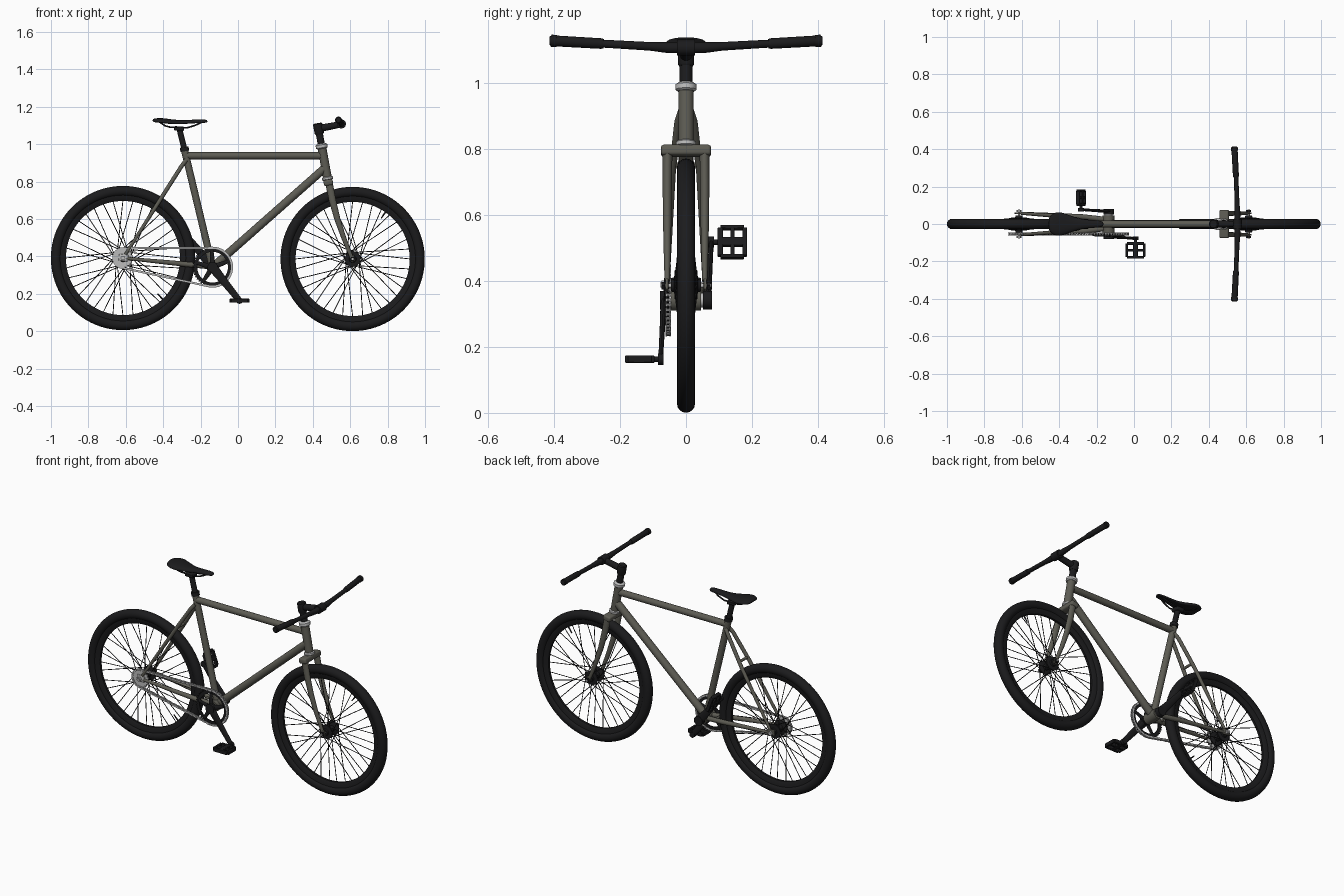
import bpy, bmesh
from math import sin, cos, pi, atan2, acos, radians, hypot
from mathutils import Vector as V, Matrix as M

if "Cube" in bpy.data.objects:
    bpy.data.objects.remove(bpy.data.objects["Cube"])


def mat(name, c):
    m = bpy.data.materials.new(name)
    m.diffuse_color = (*c, 1)
    m.use_nodes = True
    m.node_tree.nodes["Principled BSDF"].inputs["Base Color"].default_value = m.diffuse_color
    return m


PAINT = mat("frame_paint", (0.11, 0.107, 0.088))
BLACK = mat("black", (0.011, 0.011, 0.012))
STEEL = mat("steel", (0.5, 0.5, 0.5))


def finish(name, bm, m, angle=40):
    bmesh.ops.recalc_face_normals(bm, faces=bm.faces)
    me = bpy.data.meshes.new(name)
    bm.to_mesh(me)
    bm.free()
    ob = bpy.data.objects.new(name, me)
    bpy.context.collection.objects.link(ob)
    me.materials.append(m)
    bpy.ops.object.select_all(action='DESELECT')
    ob.select_set(True)
    bpy.context.view_layer.objects.active = ob
    bpy.ops.object.shade_smooth_by_angle(angle=radians(angle))
    return ob


def bridge(bm, rings, closed):
    n, k = len(rings[0]), len(rings)
    for i in range(k if closed else k - 1):
        a, b = rings[i], rings[(i + 1) % k]
        for j in range(n):
            bm.faces.new((a[j], a[(j + 1) % n], b[(j + 1) % n], b[j]))


# tube along points; a radius may be a (in-plane, sideways) pair
def add_tube(bm, pts, radii, n=20):
    pts = [V(p) for p in pts]
    if not isinstance(radii, list):
        radii = [radii] * len(pts)
    ref = V((0, 1, 0)) if abs((pts[-1] - pts[0]).normalized().y) < 0.7 else V((0, 0, 1))
    rings = []
    for i, p in enumerate(pts):
        t = (pts[min(i + 1, len(pts) - 1)] - pts[max(i - 1, 0)]).normalized()
        u = t.cross(ref).normalized()
        v = u.cross(t)
        a, b = radii[i] if isinstance(radii[i], tuple) else (radii[i], radii[i])
        rings.append([bm.verts.new(p + u * a * cos(2 * pi * j / n) + v * b * sin(2 * pi * j / n)) for j in range(n)])
    bridge(bm, rings, False)
    bm.faces.new(rings[0])
    bm.faces.new(rings[-1])


def tube(name, pts, radii, m, n=20):
    bm = bmesh.new()
    add_tube(bm, pts, radii, n)
    return finish(name, bm, m)


# closed (radius, y) profile turned around a y axis; optional teeth on the outer edge
def lathe(name, prof, c, m, n=64, teeth=0):
    bm = bmesh.new()
    top = max(r for r, y in prof)
    rings = []
    for i in range(n):
        a = 2 * pi * i / n
        cut = teeth if i % 4 < 2 else 0
        rr = [(r - (cut if r == top else 0), y) for r, y in prof]
        rings.append([bm.verts.new((c[0] + r * cos(a), c[1] + y, c[2] + r * sin(a))) for r, y in rr])
    bridge(bm, rings, True)
    return finish(name, bm, m)


def band(r0, r1, y0, y1):
    return [(r0, y0), (r1, y0), (r1, y1), (r0, y1)]


def add_box(bm, c, size, tilt=0):
    bmesh.ops.create_cube(bm, size=1, matrix=M.Translation(c) @ M.Rotation(tilt, 4, 'Y') @ M.Diagonal((*size, 1)))


def box(name, c, size, tilt, m, bevel):
    bm = bmesh.new()
    add_box(bm, c, size, tilt)
    bmesh.ops.bevel(bm, geom=bm.edges[:], offset=bevel, segments=3, profile=0.5, affect='EDGES')
    return finish(name, bm, m)


REAR, FRONT, BB = (-0.615, 0, 0.391), (0.613, 0, 0.386), (-0.136, 0, 0.342)


def steer(z):
    return (0.48 - (z - 0.81) * 0.183, 0, z)


# wheels
def wheel(name, c, valve):
    lathe(name + "_tyre", [(0.358 + 0.0275 * cos(k * pi / 8), 0.0275 * sin(k * pi / 8)) for k in range(16)], c, BLACK, 96)
    lathe(name + "_rim", [(0.305, -0.007), (0.318, -0.014), (0.342, -0.016), (0.342, 0.016), (0.318, 0.014), (0.305, 0.007)],
          c, BLACK, 96)
    bm = bmesh.new()
    for k in range(36):
        a, side = 2 * pi * k / 36, 1 if k % 2 else -1
        h = a + (1.15 if k % 4 < 2 else -1.15)
        add_tube(bm, [(c[0] + 0.036 * cos(h), side * 0.032, c[2] + 0.036 * sin(h)),
                      (c[0] + 0.308 * cos(a), side * 0.004, c[2] + 0.308 * sin(a))], 0.0022, 6)
    finish(name + "_spokes", bm, BLACK)
    lathe(name + "_hub", [(0.005, -0.045), (0.018, -0.045), (0.02, -0.036), (0.042, -0.034), (0.042, -0.029), (0.018, -0.024),
          (0.018, 0.024), (0.042, 0.029), (0.042, 0.034), (0.02, 0.036), (0.018, 0.045), (0.005, 0.045)], c, BLACK, 32)
    d = V((cos(valve), 0, sin(valve)))
    tube(name + "_valve", [V(c) + d * 0.31, V(c) + d * 0.265], [0.005, 0.003], BLACK, 10)
    tube(name + "_axle", [(c[0], -0.078, c[2]), (c[0], 0.078, c[2])], 0.006, STEEL, 12)
    for s, side in ((-1, "right"), (1, "left")):
        tube(f"{name}_nut_{side}", [(c[0], s * 0.064, c[2]), (c[0], s * 0.075, c[2])], 0.013,
             BLACK if name == "front" else STEEL, 6)


wheel("front", FRONT, radians(55))
wheel("rear", REAR, radians(-46))

# main frame tubes
tube("top_tube", [(-0.275, 0, 0.938), (0.455, 0, 0.938)], 0.019, PAINT)
tube("down_tube", [BB, (0.464, 0, 0.872)], 0.022, PAINT)
tube("seat_tube", [BB, (-0.287, 0, 0.972)], 0.019, PAINT)
tube("head_tube", [steer(0.82), steer(0.985)], 0.0235, PAINT, 28)
tube("bottom_bracket_shell", [(BB[0], -0.045, BB[2]), (BB[0], 0.045, BB[2])], 0.032, PAINT, 28)
tube("bottom_bracket_axle", [(BB[0], -0.06, BB[2]), (BB[0], 0.06, BB[2])], 0.022, STEEL)
tube("headset_lower", [steer(0.808), steer(0.812), steer(0.822), steer(0.826)], [0.025, 0.03, 0.03, 0.025], STEEL, 28)
tube("headset_upper", [steer(0.976), steer(0.981), steer(0.996), steer(1.003)], [0.026, 0.032, 0.032, 0.022], STEEL, 28)

# stays, dropouts and fork legs on both sides
for s, side in ((-1, "right"), (1, "left")):
    tube("seat_stay_" + side, [(-0.277, s * 0.014, 0.915), (-0.30, s * 0.024, 0.885), (-0.40, s * 0.042, 0.728),
         (-0.602, s * 0.057, 0.41)], [0.011, 0.011, 0.011, 0.008], PAINT, 16)
    tube("chain_stay_" + side, [(-0.15, s * 0.024, 0.345), (-0.27, s * 0.038, 0.357), (-0.40, s * 0.046, 0.37),
         (-0.595, s * 0.057, 0.389)], [0.014, 0.014, 0.012, 0.008], PAINT, 16)
    box("rear_dropout_" + side, (-0.612, s * 0.058, 0.393), (0.05, 0.009, 0.036), 0.1, STEEL if s < 0 else PAINT, 0.003)
    tube("fork_leg_" + side, [(0.485, s * 0.056, 0.80), (0.505, s * 0.057, 0.70), (0.531, s * 0.057, 0.60),
         (0.565, s * 0.057, 0.50), (0.605, s * 0.057, 0.40)],
         [(0.02, 0.015), (0.019, 0.014), (0.016, 0.013), (0.013, 0.011), (0.01, 0.008)], PAINT)
    box("fork_tip_" + side, (0.612, s * 0.058, 0.388), (0.026, 0.009, 0.034), -0.35, PAINT, 0.003)
tube("seat_stay_bridge", [(-0.385, -0.04, 0.752), (-0.385, 0.04, 0.752)], 0.008, PAINT, 12)
tube("chain_stay_bridge", [(-0.215, -0.034, 0.352), (-0.215, 0.034, 0.352)], 0.008, PAINT, 12)
box("fork_crown", steer(0.795), (0.05, 0.152, 0.032), -0.18, PAINT, 0.009)

# stem and handlebar
tube("steerer_spacers", [steer(1.0), steer(1.065)], 0.019, BLACK, 24)
tube("stem_clamp", [steer(1.052), steer(1.058), steer(1.107), steer(1.112)], [0.021, 0.025, 0.025, 0.02], BLACK, 24)
tube("stem_arm", [(0.43, 0, 1.083), (0.55, 0, 1.106)], [(0.02, 0.018), (0.017, 0.017)], BLACK)
tube("bar_clamp", [(0.553, -0.027, 1.108), (0.553, 0.027, 1.108)], 0.024, BLACK, 24)
half = [(0.553, 0.0, 1.108, 0.0165), (0.553, 0.055, 1.108, 0.0165), (0.551, 0.11, 1.112, 0.013), (0.546, 0.25, 1.12, 0.012),
        (0.537, 0.41, 1.129, 0.012)]
bar = [(x, -y, z, r) for x, y, z, r in half[:0:-1]] + half
tube("handlebar", [p[:3] for p in bar], [p[3] for p in bar], BLACK)
for s, side in ((-1, "right"), (1, "left")):
    tube("grip_" + side, [(0.546, s * 0.25, 1.12), (0.545, s * 0.256, 1.1203), (0.537, s * 0.408, 1.129), (0.5368, s * 0.414, 1.1293)],
         [0.014, 0.016, 0.0165, 0.013], BLACK)
    tube("grip_collar_" + side, [(0.5378, s * 0.392, 1.128), (0.537, s * 0.409, 1.129)], 0.0185, BLACK)

# seat post, rails and saddle
tube("seat_post", [(-0.28, 0, 0.945), (-0.314, 0, 1.085)], 0.0155, BLACK)
tube("seat_collar", [(-0.284, 0, 0.962), (-0.288, 0, 0.984)], 0.0235, BLACK, 24)
box("seat_clamp", (-0.315, 0, 1.083), (0.055, 0.05, 0.024), 0.05, BLACK, 0.007)
for s, side in ((-1, "right"), (1, "left")):
    tube("seat_rail_" + side, [(-0.425, s * 0.035, 1.122), (-0.39, s * 0.026, 1.098), (-0.36, s * 0.022, 1.09),
         (-0.27, s * 0.02, 1.088), (-0.23, s * 0.015, 1.1), (-0.195, s * 0.008, 1.117)], 0.0045, BLACK, 10)
# stations: x, top z, half width, thickness
stations = [(-0.457, 1.133, 0.028, 0.014), (-0.445, 1.138, 0.052, 0.024), (-0.41, 1.141, 0.069, 0.03), (-0.37, 1.135, 0.06, 0.03),
            (-0.32, 1.129, 0.038, 0.026), (-0.27, 1.129, 0.025, 0.022), (-0.21, 1.133, 0.021, 0.022), (-0.175, 1.132, 0.018, 0.02),
            (-0.163, 1.127, 0.01, 0.012)]
bm = bmesh.new()
section = [(-1, -0.75), (-0.9, -0.3), (-0.5, -0.05), (0, 0), (0.5, -0.05), (0.9, -0.3), (1, -0.75), (0.85, -1), (0, -0.7), (-0.85, -1)]
rings = [[bm.verts.new((x, w * a, z + t * b)) for a, b in section] for x, z, w, t in stations]
bridge(bm, rings, False)
bm.faces.new(rings[0])
bm.faces.new(rings[-1])
seat = finish("saddle", bm, BLACK, 180)
seat.modifiers.new("smooth", 'SUBSURF').levels = 2
seat.modifiers["smooth"].render_levels = 2

# chainring, spider and rear cog
R1, R2, CY = 0.052, 0.104, -0.054
lathe("chainring", band(0.082, R2 + 0.003, -0.003, 0.003), (BB[0], CY, BB[2]), BLACK, 176, 0.007)
lathe("rear_cog", band(0.02, R1 + 0.003, -0.003, 0.003), (REAR[0], CY + 0.002, REAR[2]), STEEL, 72, 0.007)
bm = bmesh.new()
for k in range(5):
    a = -0.9 + 2 * pi * k / 5
    add_tube(bm, [(BB[0], -0.063, BB[2]), (BB[0] + 0.088 * cos(a), -0.06, BB[2] + 0.088 * sin(a))], [(0.016, 0.006), (0.009, 0.005)], 12)
finish("chainring_spider", bm, BLACK)

# chain: links spaced along the belt path round both sprockets
dx, dz = BB[0] - REAR[0], BB[2] - REAR[2]
ang, off = atan2(dz, dx), acos((R1 - R2) / hypot(dx, dz))
path = [V((BB[0] + R2 * cos(t), CY, BB[2] + R2 * sin(t))) for t in (ang + off - 2 * off * k / 60 for k in range(61))]
path += [V((REAR[0] + R1 * cos(t), CY, REAR[2] + R1 * sin(t))) for t in (ang - off - (2 * pi - 2 * off) * k / 40 for k in range(41))]
path.append(path[0])
total = sum((b - a).length for a, b in zip(path, path[1:]))
count = 2 * round(total / 0.03)
step, run, joints = total / count, 0.0, []
for a, b in zip(path, path[1:]):
    length = (b - a).length
    while len(joints) < count and len(joints) * step <= run + length:
        joints.append(a.lerp(b, (len(joints) * step - run) / length))
    run += length
bm = bmesh.new()
for i, p in enumerate(joints):
    q = joints[(i + 1) % len(joints)]
    d = q - p
    for s in (-1, 1):
        add_box(bm, (p + q) / 2 + V((0, s * (0.0065 if i % 2 else 0.0045), 0)), (step + 0.006, 0.002, 0.011), -atan2(d.z, d.x))
    add_tube(bm, [p + V((0, -0.008, 0)), p + V((0, 0.008, 0))], 0.0045, 8)
finish("chain", bm, STEEL)

# cranks and platform pedals
for s, side, end, tilt in ((-1, "right", (0.008, 0.163), 0.0), (1, "left", (-0.283, 0.518), radians(70))):
    tube("crank_" + side, [(BB[0], s * 0.068, BB[2]), (BB[0] * 0.5 + end[0] * 0.5, s * 0.072, (BB[2] + end[1]) / 2),
         (end[0], s * 0.077, end[1])], [(0.026, 0.009), (0.02, 0.008), (0.016, 0.007)], BLACK)
    for part, (x, z), r, y0, y1 in (("crank_boss_", (BB[0], BB[2]), 0.028, 0.052, 0.079), ("crank_eye_", end, 0.017, 0.068, 0.085),
                                    ("pedal_axle_", end, 0.008, 0.07, 0.18)):
        tube(part + side, [(x, s * y0, z), (x, s * y1, z)], r, BLACK)
    bm = bmesh.new()
    for x, y, sx, sy in ((0, 0.14, 0.026, 0.09), (-0.047, 0.14, 0.012, 0.072), (0.047, 0.14, 0.012, 0.072),
                         (0, 0.104, 0.09, 0.016), (0, 0.178, 0.09, 0.014), (0, 0.141, 0.09, 0.012)):
        add_box(bm, V((end[0] + x * cos(tilt), s * y, end[1] - 0.0 + x * sin(tilt) * (-1 if tilt else 1))), (sx, sy, 0.022), tilt)
    pedal = finish("pedal_" + side, bm, BLACK)
    bev = pedal.modifiers.new("soft_edges", 'BEVEL')
    bev.width, bev.segments = 0.003, 2
